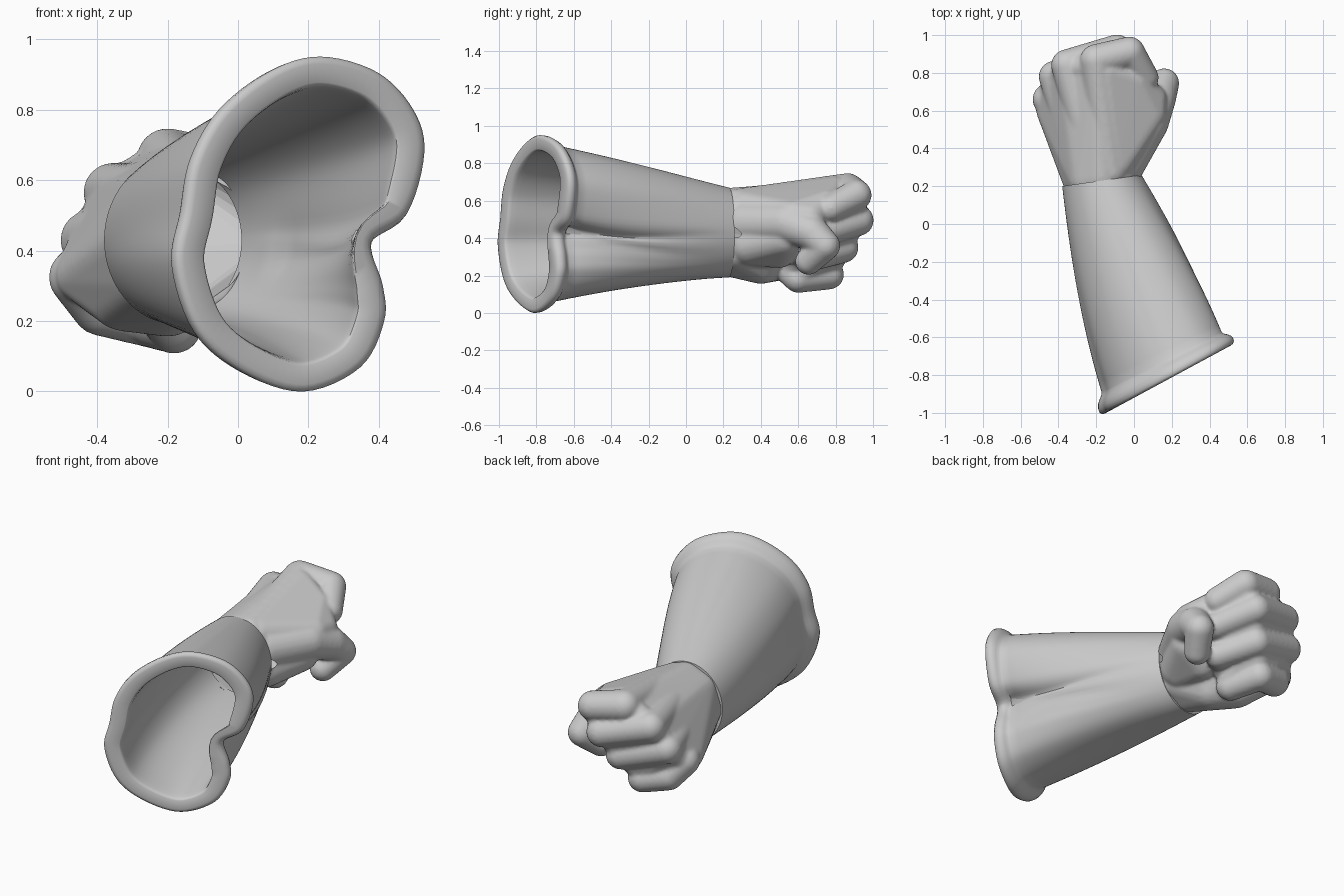
import bpy, bmesh
from math import atan2, sin, cos, exp, pi
from mathutils import Vector

# ---------- Flared cuff: loft from wrist ellipse to heart-shaped rim ----------
RIM = [(0.24, 0.95), (0.40, 0.905), (0.50, 0.80), (0.53, 0.68), (0.48, 0.51),
       (0.375, 0.43), (0.41, 0.30), (0.415, 0.20), (0.35, 0.07), (0.19, 0.0),
       (0.02, 0.055), (-0.11, 0.17), (-0.172, 0.36), (-0.147, 0.51), (-0.12, 0.66),
       (-0.04, 0.80), (0.10, 0.91)]


def closed_spline(pts, n):
    """Closed Catmull-Rom curve through 2D points."""
    pts = [Vector(p) for p in pts]
    out, k = [], len(pts)
    for i in range(k):
        a, b, c, d = (pts[(i + j) % k] for j in (-1, 0, 1, 2))
        for s in range(n):
            u = s / n
            out.append(0.5 * (2 * b + (c - a) * u + (2 * a - 5 * b + 4 * c - d) * u**2
                              + (3 * b - a - 3 * c + d) * u**3))
    return out


def gauss(v, w):
    return exp(-(v / w) ** 2)


ring = closed_spline(RIM, 6)
count = len(ring)


def cuff_row(t, off, folds):
    row = []
    for i, p in enumerate(ring):
        ang = atan2(p.y - 0.47, p.x - 0.17)
        radial = Vector((cos(ang), sin(ang)))
        w = Vector((-0.17 + 0.21 * radial.x, 0.43 + 0.24 * radial.y))
        tan = (ring[(i + 1) % count] - ring[i - 1]).normalized()
        nrm = radial.lerp(Vector((-tan.y, tan.x)), t).normalized()
        tz = t ** (1 + 0.8 * max(0, -radial.y))
        # gentle belly; the side notch fades towards the wrist and breaks into folds
        belly = 0.04 + 0.17 * max(0, radial.x) + 0.07 * max(0, -radial.x) + 0.04 * max(0, -radial.y)
        d = off * (1 - 0.45 * gauss(ang + 0.2, 0.3)) if off < -0.04 else off
        d += (belly + 0.10 * gauss(ang + 0.2, 0.33)) * (t - t * t)
        if folds:
            d -= 0.020 * gauss(ang + 0.15 + 0.5 * (1 - t), 0.09) * t * t
            d -= 0.014 * gauss(ang + 0.1, 0.08) * t
            d += 0.010 * gauss(ang + 0.3, 0.09) * t
        x = w.x + (p.x - w.x) * t + nrm.x * d
        z = w.y + (p.y - w.y) * tz + nrm.y * d
        y0, y1 = 0.23 + 0.14 * (x + 0.17), -0.92 + 0.54 * x
        row.append((x, y0 + (y1 - y0) * t, z))
    return row


wall = [(0.9 * i / 18, -0.035 * 0.9 * i / 18, True) for i in range(19)]
lip = [(0.915, -0.026, False), (0.928, -0.013, False), (0.945, 0.0, False),
       (0.965, 0.006, False), (0.985, 0.004, False), (0.997, -0.006, False),
       (1.0, -0.02, False), (1.0, -0.072, False), (0.995, -0.078, False), (0.98, -0.08, False)]
inside = [(0.95 * i / 18, -0.03 - 0.05 * i / 18, False) for i in range(18, -1, -1)]

bm = bmesh.new()
rows = [[bm.verts.new(c) for c in cuff_row(*r)] for r in wall + lip + inside]
for j, row in enumerate(rows):
    nxt = rows[(j + 1) % len(rows)]
    for i in range(count):
        k = (i + 1) % count
        bm.faces.new((row[i], row[k], nxt[k], nxt[i]))
bmesh.ops.recalc_face_normals(bm, faces=bm.faces)
mesh = bpy.data.meshes.new("cuff")
bm.to_mesh(mesh)
bm.free()
cuff = bpy.data.objects.new("cuff", mesh)
bpy.context.collection.objects.link(cuff)
bpy.context.view_layer.objects.active = cuff
cuff.select_set(True)
bpy.ops.object.shade_smooth_by_angle(angle=0.85)


# ---------- Fist: hulls and tapered capsules fused into one skin ----------
def hull(target, *balls, cut=True):
    """Convex hull around spheres (x, y, z, radius), cut flat at the wrist."""
    part = bmesh.new()
    for x, y, z, r in balls:
        made = bmesh.ops.create_icosphere(part, subdivisions=3, radius=r)
        bmesh.ops.translate(part, verts=made["verts"], vec=(x, y, z))
    res = bmesh.ops.convex_hull(part, input=part.verts)
    junk = {g for g in res["geom_interior"] + res["geom_unused"]
            if isinstance(g, bmesh.types.BMVert)}
    bmesh.ops.delete(part, geom=list(junk), context="VERTS")
    if cut:
        bmesh.ops.bisect_plane(part, geom=part.verts[:] + part.edges[:] + part.faces[:],
                               plane_co=(-0.17, 0.20, 0.4), plane_no=(0.14, -1, 0),
                               clear_outer=True)
        bmesh.ops.holes_fill(part, edges=[e for e in part.edges if e.is_boundary])
    tmp = bpy.data.meshes.new("tmp")
    part.to_mesh(tmp)
    part.free()
    target.from_mesh(tmp)
    bpy.data.meshes.remove(tmp)


def finish(name, b):
    m = bpy.data.meshes.new(name)
    b.to_mesh(m)
    b.free()
    o = bpy.data.objects.new(name, m)
    bpy.context.collection.objects.link(o)
    return o


bm = bmesh.new()


def chain(*balls):
    for a, b in zip(balls, balls[1:]):
        hull(bm, a, b)


# wrist and palm
wrist = [(-0.17 + 0.11 * cos(a), 0.25 + 0.015 * cos(a), 0.43 + 0.14 * sin(a), 0.10)
         for a in (i * pi / 4 for i in range(8))]
hull(bm, *wrist, (-0.19, 0.80, 0.64, 0.075), (-0.34, 0.78, 0.545, 0.075),
     (-0.40, 0.72, 0.43, 0.078), (-0.44, 0.60, 0.33, 0.078),
     (-0.32, 0.48, 0.28, 0.11), (-0.20, 0.40, 0.265, 0.11), (-0.06, 0.45, 0.45, 0.10))
# solid core that fills the valleys between the curled fingers
hull(bm, (-0.20, 0.84, 0.65, 0.07), (-0.02, 0.90, 0.62, 0.062),
     (-0.35, 0.82, 0.56, 0.068), (-0.09, 0.905, 0.50, 0.064), (0.02, 0.75, 0.45, 0.05))
hull(bm, (-0.35, 0.82, 0.56, 0.068), (-0.09, 0.905, 0.50, 0.064),
     (-0.41, 0.76, 0.43, 0.068), (-0.16, 0.83, 0.36, 0.062), (-0.04, 0.69, 0.33, 0.05))
hull(bm, (-0.41, 0.76, 0.43, 0.068), (-0.16, 0.83, 0.36, 0.062),
     (-0.45, 0.67, 0.32, 0.068), (-0.26, 0.755, 0.22, 0.062), (-0.15, 0.62, 0.21, 0.05))
hull(bm, (0.03, 0.74, 0.52, 0.05), (-0.01, 0.70, 0.42, 0.05), (-0.08, 0.64, 0.30, 0.05),
     (-0.20, 0.56, 0.23, 0.06), (-0.20, 0.60, 0.45, 0.1))
# fingers: wrist tendon, knuckle, middle joint, end joint, tip
chain((-0.12, 0.28, 0.58, 0.085), (-0.20, 0.865, 0.66, 0.088), (-0.025, 0.91, 0.63, 0.083),
      (0.055, 0.775, 0.56, 0.076), (-0.04, 0.69, 0.56, 0.065))
chain((-0.20, 0.28, 0.56, 0.080), (-0.355, 0.84, 0.565, 0.085), (-0.09, 0.92, 0.495, 0.084),
      (0.03, 0.73, 0.43, 0.078), (-0.10, 0.62, 0.44, 0.065))
chain((-0.27, 0.28, 0.48, 0.080), (-0.42, 0.78, 0.43, 0.085), (-0.16, 0.84, 0.35, 0.083),
      (-0.04, 0.67, 0.30, 0.077), (-0.16, 0.56, 0.33, 0.065))
chain((-0.27, 0.28, 0.40, 0.080), (-0.455, 0.66, 0.325, 0.083), (-0.39, 0.72, 0.24, 0.082),
      (-0.25, 0.765, 0.205, 0.08), (-0.18, 0.60, 0.185, 0.078), (-0.24, 0.52, 0.24, 0.065))
# thumb, its heel and the web to the index finger
chain((-0.06, 0.32, 0.48, 0.12), (0.075, 0.54, 0.48, 0.110), (0.13, 0.67, 0.43, 0.094),
      (0.16, 0.745, 0.36, 0.080), (0.10, 0.655, 0.275, 0.072))
hull(bm, (-0.06, 0.34, 0.37, 0.12), (0.045, 0.52, 0.40, 0.10), (-0.06, 0.50, 0.33, 0.09))
hull(bm, (-0.10, 0.32, 0.56, 0.10), (-0.15, 0.80, 0.655, 0.075), (0.075, 0.58, 0.51, 0.10),
     (0.09, 0.66, 0.51, 0.085), (0.01, 0.75, 0.60, 0.06))

fist = finish("fist", bm)
skin = fist.modifiers.new("fuse", "REMESH")
skin.mode = "VOXEL"
skin.voxel_size = 0.010
skin.use_smooth_shade = True
soft = fist.modifiers.new("soften", "SMOOTH")
soft.factor = 0.5
soft.iterations = 7

# ---------- Hollow of the hand, open at the wrist ----------
bm = bmesh.new()
inner = [(-0.17 + 0.10 * cos(a), 0.15, 0.43 + 0.13 * sin(a), 0.08)
         for a in (i * pi / 4 for i in range(8))]
hull(bm, *inner, (-0.19, 0.76, 0.62, 0.05), (-0.33, 0.74, 0.53, 0.05), (-0.38, 0.68, 0.42, 0.05),
     (-0.40, 0.57, 0.34, 0.05), (-0.22, 0.42, 0.28, 0.08), (0.02, 0.52, 0.47, 0.09), cut=False)
pocket = finish("hand_hollow_cutter", bm)
pocket.hide_render = True
pocket.hide_viewport = True
carve = fist.modifiers.new("hollow", "BOOLEAN")
carve.operation = "DIFFERENCE"
carve.object = pocket
